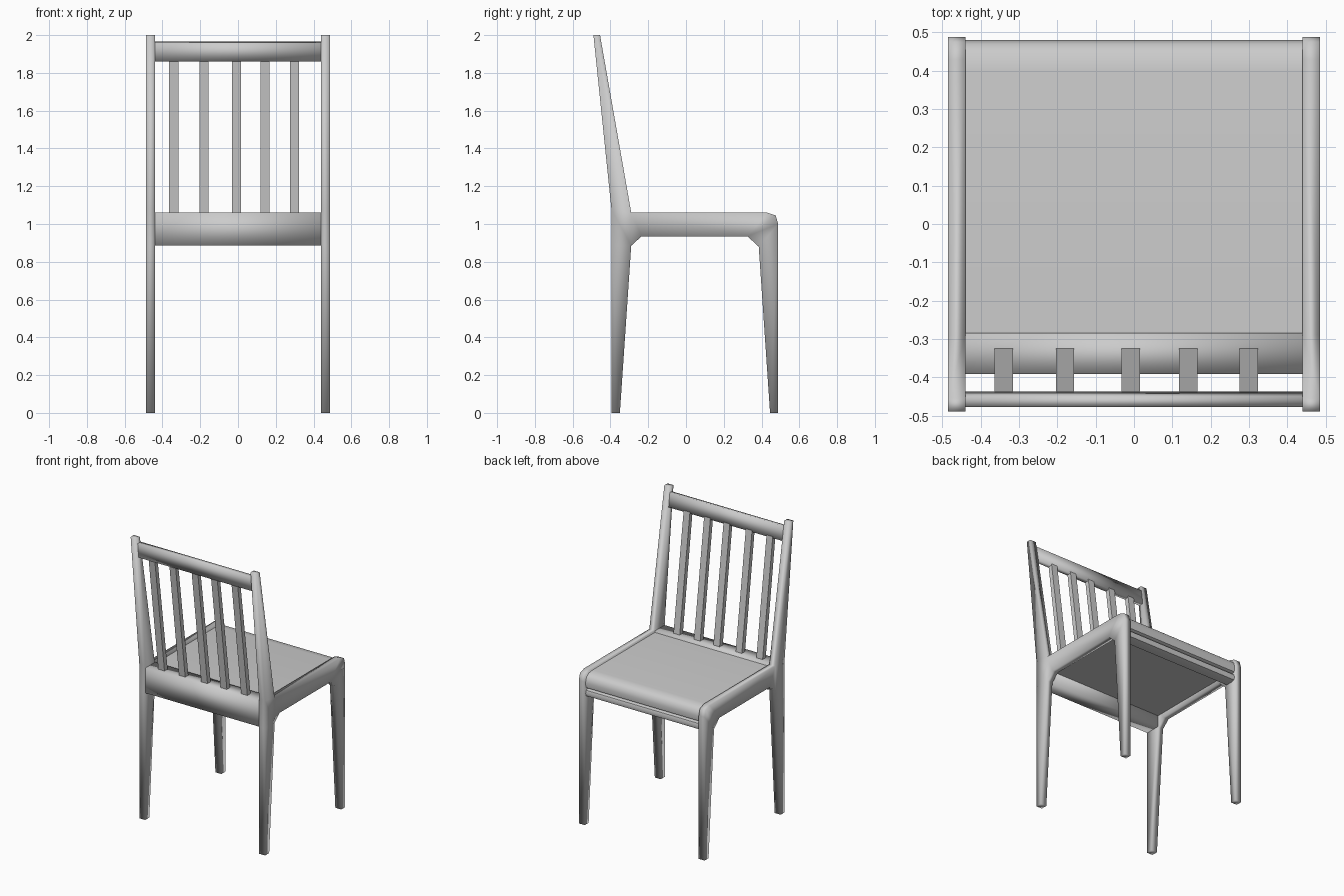
import bpy
import bmesh

if "Cube" in bpy.data.objects:
    bpy.data.objects.remove(bpy.data.objects["Cube"])

# One plain light grey for the whole chair
grey = bpy.data.materials.new("light grey")
grey.use_nodes = True
colour = (0.6, 0.6, 0.6, 1)
grey.diffuse_color = colour
grey.node_tree.nodes["Principled BSDF"].inputs["Base Color"].default_value = colour


def extrude_profile(name, outline, x0, x1, cells=None, smooth=180):
    """Extrude a (y, z) outline along x; cells split its sides into clean faces."""
    n = len(outline)
    bm = bmesh.new()
    near = [bm.verts.new((x0, y, z)) for y, z in outline]
    far = [bm.verts.new((x1, y, z)) for y, z in outline]
    for cell in cells or [range(n)]:
        bm.faces.new([near[i] for i in cell])
        bm.faces.new([far[i] for i in reversed(cell)])
    for i in range(n):
        j = (i + 1) % n
        bm.faces.new((near[i], near[j], far[j], far[i]))
    bmesh.ops.recalc_face_normals(bm, faces=bm.faces)
    mesh = bpy.data.meshes.new(name)
    bm.to_mesh(mesh)
    bm.free()
    mesh.materials.append(grey)
    obj = bpy.data.objects.new(name, mesh)
    bpy.context.collection.objects.link(obj)
    bpy.context.view_layer.objects.active = obj
    bpy.ops.object.select_all(action="DESELECT")
    obj.select_set(True)
    bpy.ops.object.shade_smooth_by_angle(angle=smooth * 3.1416 / 180)
    return obj


# Side frames: back leg and post, seat rail, front leg in one piece
frame = [(-.395, 0), (-.35, 0), (-.29, .885), (-.235, .935), (.325, .935),
         (.385, .88), (.445, 0), (.488, 0), (.488, 1), (.475, 1.045),
         (.43, 1.06), (-.29, 1.06), (-.455, 2), (-.49, 2), (-.395, 1.08),
         (-.395, .885)]
cells = [(0, 1, 2, 15), (15, 2, 11, 14), (2, 3, 11), (3, 4, 10, 11),
         (4, 5, 8, 9, 10), (5, 6, 7, 8), (14, 11, 12, 13)]
for side, name in ((1, "left_side_frame"), (-1, "right_side_frame")):
    extrude_profile(name, frame, side * .44, side * .486, cells)

# Seat panel with rolled front edge
seat = [(-.3, .965), (-.3, 1.05), (.4, 1.05), (.445, 1.044), (.47, 1.025),
        (.48, .99), (.475, .955), (.45, .943), (.4, .943), (.4, .965)]
extrude_profile("seat", seat, -.44, .44, smooth=50)

# Rails between the side frames
front_rail = [(.4, .89), (.4, .943), (.45, .943), (.472, .935), (.479, .915),
              (.472, .896), (.45, .89)]
extrude_profile("front_rail", front_rail, -.44, .44, smooth=50)
back_apron = [(-.392, .885), (-.392, 1.06), (-.285, 1.06), (-.285, .885)]
extrude_profile("back_apron", back_apron, -.44, .44)
top_rail = [(-.468, 1.86), (-.478, 1.96), (-.45, 1.965), (-.437, 1.865)]
extrude_profile("top_rail", top_rail, -.44, .44)

# Leaning back slats
slat = [(-.357, 1.04), (-.322, 1.04), (-.437, 1.875), (-.467, 1.875)]
for number, x in enumerate((-.34, -.18, -.008, .142, .3), 1):
    extrude_profile(f"back_slat_{number}", slat, x - .024, x + .024, smooth=30)
